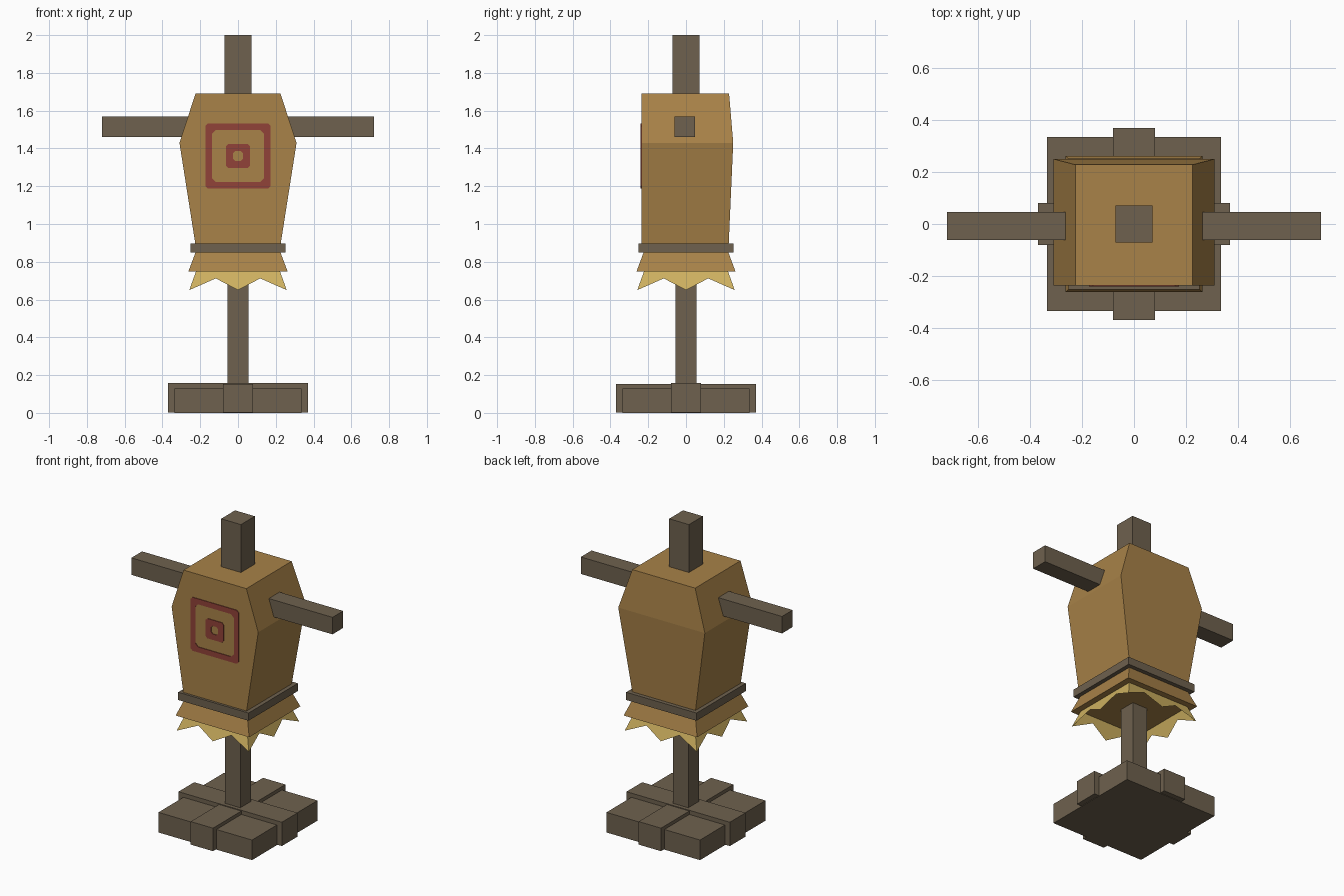
import bpy, math

if "Cube" in bpy.data.objects:
    bpy.data.objects.remove(bpy.data.objects["Cube"])


def material(name, rgb):
    lin = [((c / 255 + 0.055) / 1.055) ** 2.4 for c in rgb]
    m = bpy.data.materials.new(name)
    m.diffuse_color = (*lin, 1)
    m.use_nodes = True
    m.node_tree.nodes["Principled BSDF"].inputs["Base Color"].default_value = m.diffuse_color
    return m


WOOD = material("dark wood", (110, 97, 78))
SACK = material("sackcloth", (168, 130, 72))
RED = material("faded red", (145, 66, 56))
STRAW = material("straw", (206, 177, 96))


def build(name, verts, faces, mat):
    me = bpy.data.meshes.new(name)
    me.from_pydata(verts, [], faces)
    me.materials.append(mat)
    ob = bpy.data.objects.new(name, me)
    bpy.context.collection.objects.link(ob)
    return ob


def loft(name, mat, sections):
    """Closed solid from rectangles (z, half_x, y_front, y_back), bottom to top."""
    verts = []
    for z, x, y0, y1 in sections:
        verts += [(-x, y0, z), (x, y0, z), (x, y1, z), (-x, y1, z)]
    faces = [(3, 2, 1, 0)]
    for i in range(len(sections) - 1):
        for j in range(4):
            a, b = i * 4 + j, i * 4 + (j + 1) % 4
            faces.append((a, b, b + 4, a + 4))
    n = len(verts)
    faces.append((n - 4, n - 3, n - 2, n - 1))
    return build(name, verts, faces, mat)


def block(name, x, y0, y1, z0, z1):
    return loft(name, WOOD, [(z0, x, y0, y1), (z1, x, y0, y1)])


# Base slab with two crossed planks
block("base_slab", 0.335, -0.335, 0.335, 0, 0.13)
block("base_plank_side", 0.37, -0.08, 0.08, 0.003, 0.157)
block("base_plank_front", 0.08, -0.37, 0.37, 0.003, 0.152)

# Posts and crossbeam
block("lower_post", 0.055, -0.055, 0.055, 0.14, 0.80)
block("upper_post", 0.071, -0.071, 0.071, 1.60, 2.0)
block("arm_beam", 0.72, -0.062, 0.047, 1.46, 1.57)

# Stuffed sack body, belt and flared hem
loft("sack_body", SACK, [(0.87, 0.222, -0.236, 0.225),
                         (1.43, 0.31, -0.236, 0.25),
                         (1.69, 0.225, -0.236, 0.228)])
block("belt", 0.252, -0.252, 0.252, 0.848, 0.898)
loft("sack_hem", SACK, [(0.748, 0.263, -0.262, 0.262),
                        (0.87, 0.217, -0.217, 0.217)])

# Straw fringe: zigzag sheet on each of the four sides, flaring outwards
verts, faces = [], []
for side in range(4):
    ang = side * math.pi / 2
    c, s = math.cos(ang), math.sin(ang)
    start = len(verts)
    for i in range(5):
        for z in (0.75, 0.65 if i % 2 == 0 else 0.712):
            out = 0.222 + (0.75 - z) * 0.36
            u = out * (i - 2) / 2
            verts.append((u * c + out * s, u * s - out * c, z))
    for i in range(4):
        a = start + i * 2
        faces.append((a, a + 1, a + 3, a + 2))
build("straw_fringe", verts, faces, STRAW)


# Painted target: thin square rings with clipped corners
def outline(r, cut, y):
    pts = [(-r + cut, -r), (r - cut, -r), (r, -r + cut), (r, r - cut),
           (r - cut, r), (-r + cut, r), (-r, r - cut), (-r, -r + cut)]
    return [(x, y, 1.36 + z) for x, z in pts]


def ring(name, outer, cut_outer, inner, cut_inner):
    front, back = -0.24, -0.235
    verts = (outline(outer, cut_outer, front) + outline(inner, cut_inner, front)
             + outline(outer, cut_outer, back) + outline(inner, cut_inner, back))
    faces = []
    for i in range(8):
        j = (i + 1) % 8
        faces += [(i, j, 8 + j, 8 + i), (i, 16 + i, 16 + j, j),
                  (8 + i, 8 + j, 24 + j, 24 + i),
                  (16 + i, 24 + i, 24 + j, 16 + j)]
    build(name, verts, faces, RED)


ring("target_outer_ring", 0.173, 0.015, 0.138, 0.02)
ring("target_inner_ring", 0.064, 0.012, 0.026, 0.012)
